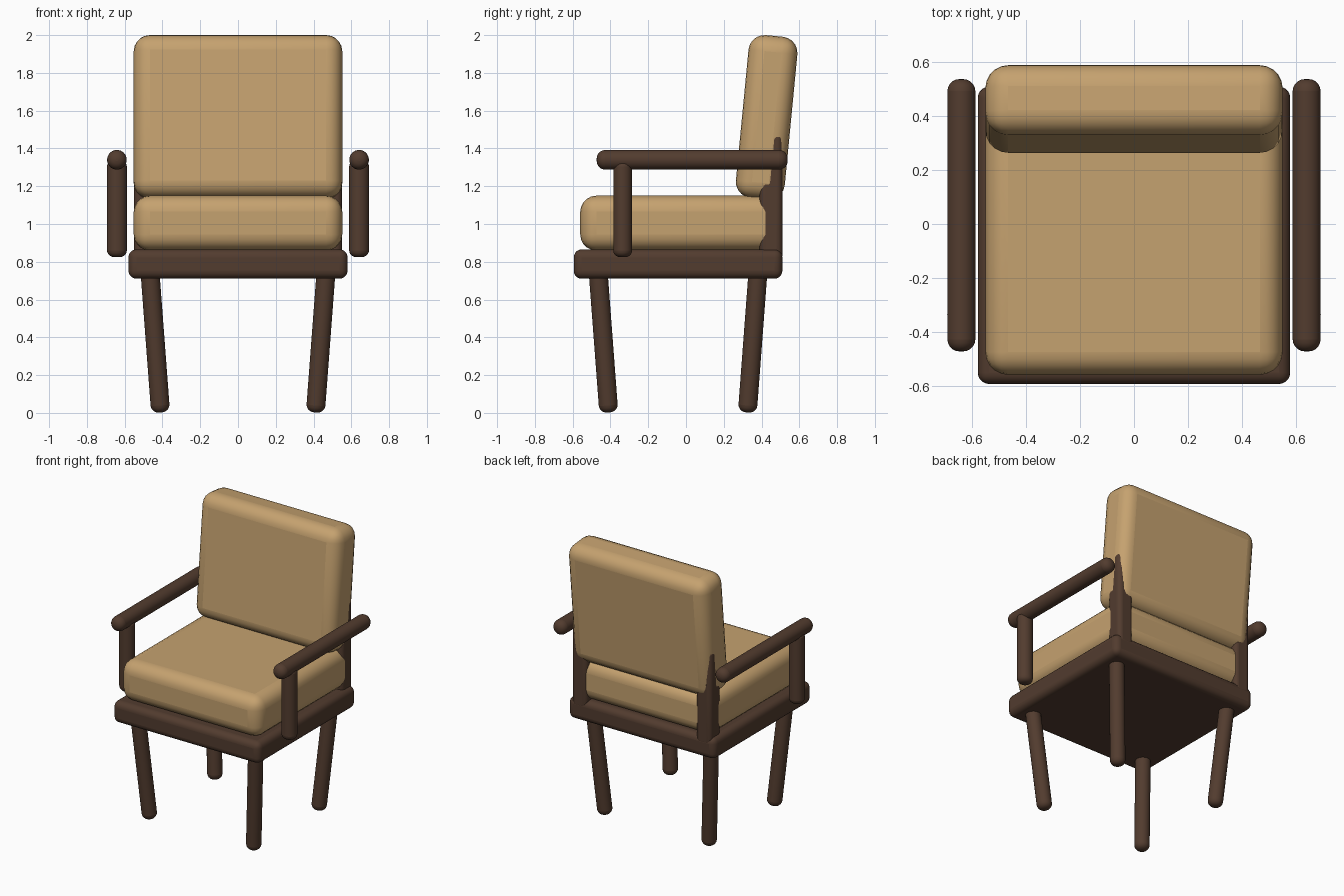
import bpy
from mathutils import Vector

if "Cube" in bpy.data.objects:
    bpy.data.objects.remove(bpy.data.objects["Cube"])


def material(name, rgb):
    m = bpy.data.materials.new(name)
    m.diffuse_color = (*rgb, 1)
    m.use_nodes = True
    m.node_tree.nodes["Principled BSDF"].inputs["Base Color"].default_value = m.diffuse_color
    return m


WOOD = material("dark_wood", (0.085, 0.045, 0.028))
CLOTH = material("tan_fabric", (0.56, 0.36, 0.16))


def finish(ob, name, mat, bevel, segments):
    ob.name = name
    ob.data.materials.append(mat)
    b = ob.modifiers.new("rounding", 'BEVEL')
    b.width = bevel
    b.segments = segments
    b.limit_method = 'ANGLE'
    b.angle_limit = 1.0
    bpy.ops.object.shade_smooth_by_angle(angle=0.7)
    return ob


def rounded_box(name, center, size, bevel, mat, tilt=0.0, segments=5):
    bpy.ops.mesh.primitive_cube_add(size=1, location=center)
    ob = bpy.context.object
    ob.scale = size
    bpy.ops.object.transform_apply(location=False, rotation=False, scale=True)
    ob.rotation_euler.x = tilt
    return finish(ob, name, mat, bevel, segments)


def rod(name, start, end, radius, mat, bevel=0.04):
    a, b = Vector(start), Vector(end)
    bpy.ops.mesh.primitive_cylinder_add(vertices=32, radius=radius,
                                        depth=(b - a).length, location=(a + b) / 2)
    ob = bpy.context.object
    ob.rotation_euler = (b - a).to_track_quat('Z', 'Y').to_euler()
    return finish(ob, name, mat, bevel, 5)


# seat frame and cushions
rounded_box("seat_frame", (0, -0.042, 0.788), (1.16, 1.104, 0.155), 0.042, WOOD)
rounded_box("seat_cushion", (0, -0.03, 1.005), (1.104, 1.06, 0.29), 0.085, CLOTH)
rounded_box("back_cushion", (0, 0.427, 1.565), (1.104, 0.26, 0.865), 0.085, CLOTH, tilt=-0.096)

for s, side in ((-1, "left"), (1, "right")):
    # legs leaning inwards towards the floor
    for t, end in ((-1, "front"), (1, "back")):
        rod(f"{end}_leg_{side}",
            (s * 0.41, -0.042 + t * 0.367, 0.003),
            (s * 0.467, -0.042 + t * 0.424, 0.76), 0.05, WOOD)
    # back support posts, armrests and their front posts
    rounded_box(f"back_post_{side}", (s * 0.491, 0.45, 1.14), (0.12, 0.12, 0.68), 0.03, WOOD)
    rod(f"armrest_{side}", (s * 0.641, -0.473, 1.34), (s * 0.641, 0.538, 1.34), 0.052, WOOD, 0.045)
    post = rod(f"arm_post_{side}", (s * 0.641, -0.335, 0.825), (s * 0.641, -0.335, 1.34), 0.05, WOOD, 0.035)
    post.scale.x = 1.05
